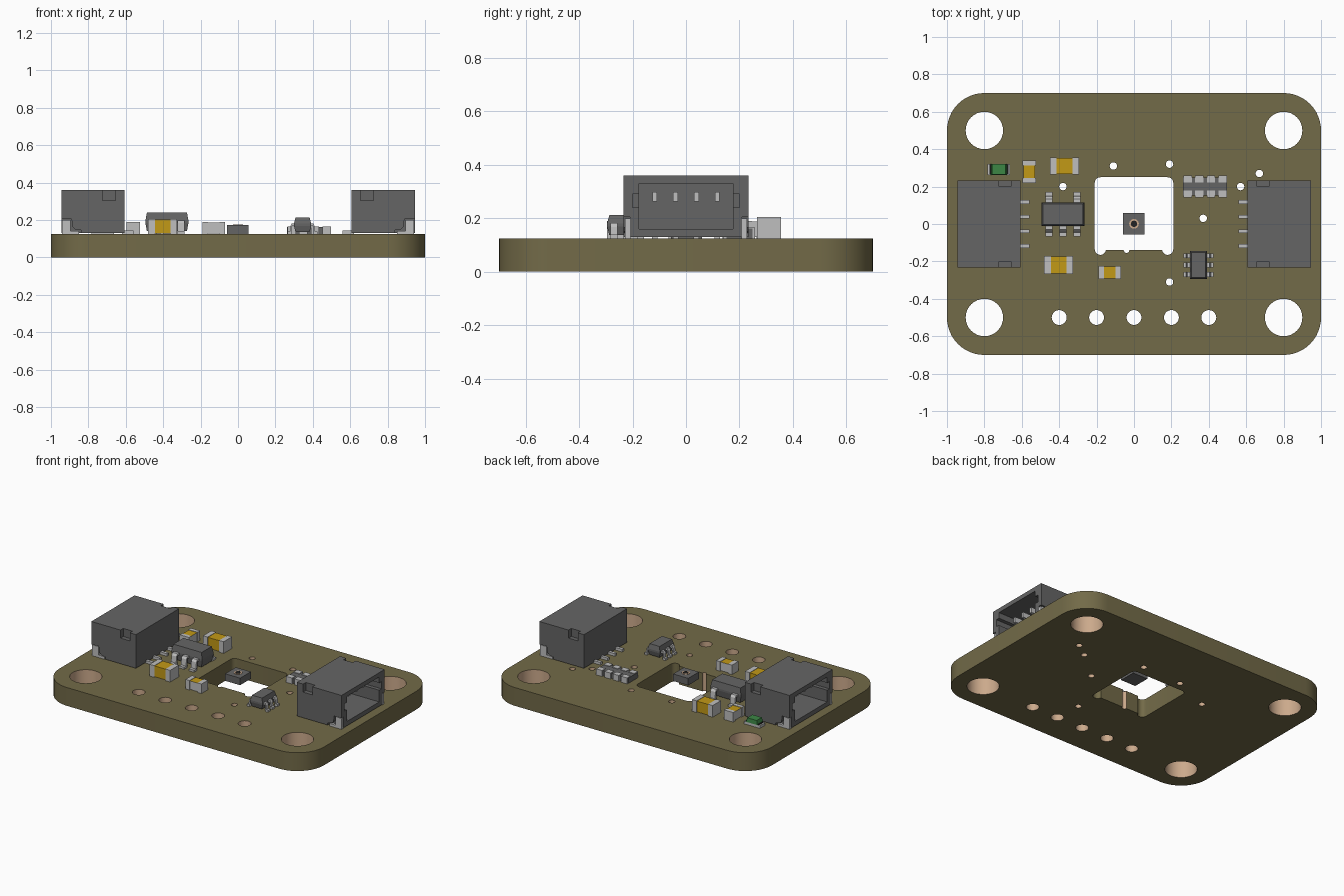
import bpy, bmesh, math
from mathutils import Vector

if "Cube" in bpy.data.objects:
    bpy.data.objects.remove(bpy.data.objects["Cube"])

TOP = 0.125  # board top surface


def material(name, rgb):
    m = bpy.data.materials.new(name)
    m.diffuse_color = (*rgb, 1)
    m.use_nodes = True
    m.node_tree.nodes["Principled BSDF"].inputs["Base Color"].default_value = m.diffuse_color
    return m


OLIVE = material("olive board", (0.17, 0.145, 0.065))
COPPER = material("copper plating", (0.60, 0.40, 0.26))
DARK = material("dark grey plastic", (0.13, 0.13, 0.13))
METAL = material("light grey metal", (0.52, 0.52, 0.52))
GOLD = material("gold ceramic", (0.54, 0.32, 0.008))
GREEN = material("green lens", (0.045, 0.24, 0.06))
BLACK = material("black", (0.015, 0.015, 0.015))


def finish(name, bm, mat):
    bmesh.ops.recalc_face_normals(bm, faces=bm.faces)
    me = bpy.data.meshes.new(name)
    bm.to_mesh(me)
    bm.free()
    me.materials.append(mat)
    ob = bpy.data.objects.new(name, me)
    bpy.context.collection.objects.link(ob)
    return ob


def skin(bm, loops):
    """Closed solid through a list of matching point loops."""
    rows = [[bm.verts.new(p) for p in lp] for lp in loops]
    n = len(rows[0])
    for a, b in zip(rows, rows[1:]):
        for i in range(n):
            bm.faces.new((a[i], a[(i + 1) % n], b[(i + 1) % n], b[i]))
    bm.faces.new(rows[0][::-1])
    bm.faces.new(rows[-1])


def rect(x0, x1, y0, y1, z):
    return [(x0, y0, z), (x1, y0, z), (x1, y1, z), (x0, y1, z)]


def boxes(name, mat, items):
    bm = bmesh.new()
    for x0, x1, y0, y1, z0, z1 in items:
        x0, x1 = sorted((x0, x1))
        skin(bm, [rect(x0, x1, y0, y1, z0), rect(x0, x1, y0, y1, z1)])
    return finish(name, bm, mat)


def arc(cx, cy, r, a0, a1, n):
    return [(cx + r * math.cos(math.radians(a0 + (a1 - a0) * i / n)),
             cy + r * math.sin(math.radians(a0 + (a1 - a0) * i / n))) for i in range(n + 1)]


# --- Circuit board: outline with drilled holes and a routed window ---
holes = [(sx * 0.8, sy * 0.5, 0.1) for sx in (-1, 1) for sy in (-1, 1)]
holes += [(-0.4 + 0.2 * i, -0.5, 0.04) for i in range(5)]
holes += [(x, y, 0.02) for x, y in ((-0.11, 0.31), (0.19, 0.32), (0.67, 0.27), (0.57, 0.2),
                                    (0.37, 0.03), (0.19, -0.31), (-0.38, 0.2))]
outline = []
for cx, cy, a in ((0.8, 0.5, 0), (-0.8, 0.5, 90), (-0.8, -0.5, 180), (0.8, -0.5, 270)):
    outline += arc(cx, cy, 0.2, a, a + 90, 12)
window = (arc(-0.18, -0.135, 0.03, 180, 350, 10) + arc(-0.04, -0.14, 0.015, 180, 360, 8)
          + arc(0.18, -0.135, 0.03, 190, 360, 10) + arc(0.18, 0.22, 0.03, 0, 90, 6)
          + arc(-0.18, 0.22, 0.03, 90, 180, 6))
cu = bpy.data.curves.new("board_outline", 'CURVE')
cu.dimensions = '2D'
cu.fill_mode = 'BOTH'
cu.extrude = TOP / 2
for loop in [outline, window] + [arc(x, y, r, 0, 360, 32 if r > 0.05 else 20)[:-1] for x, y, r in holes]:
    sp = cu.splines.new('POLY')
    sp.points.add(len(loop) - 1)
    for p, (x, y) in zip(sp.points, loop):
        p.co = (x, y, 0, 1)
    sp.use_cyclic_u = True
tmp = bpy.data.objects.new("board_outline", cu)
bpy.context.collection.objects.link(tmp)
mesh = bpy.data.meshes.new_from_object(tmp.evaluated_get(bpy.context.evaluated_depsgraph_get()))
bpy.data.objects.remove(tmp)
bm = bmesh.new()
bm.from_mesh(mesh)
bpy.data.meshes.remove(mesh)
bmesh.ops.remove_doubles(bm, verts=bm.verts, dist=1e-5)
bmesh.ops.translate(bm, verts=bm.verts, vec=(0, 0, TOP / 2))
board = finish("circuit_board", bm, OLIVE)
board.data.materials.append(COPPER)
plated = holes + [(-0.04, -0.14, 0.015)]
for f in board.data.polygons:  # plated walls inside the drilled holes
    c = f.center
    wall = abs(f.normal.z) < 0.5
    f.material_index = int(wall and any(math.hypot(c.x - x, c.y - y) < r * 1.02 for x, y, r in plated))
bpy.context.view_layer.objects.active = board
board.select_set(True)
bpy.ops.object.shade_smooth_by_angle(angle=math.radians(30))
board.select_set(False)


# --- Side connectors: hollow shells with pins, solder tabs and leads ---
def cut(ob, cutter):
    mod = ob.modifiers.new("cut", 'BOOLEAN')
    mod.operation = 'DIFFERENCE'
    mod.solver = 'EXACT'
    mod.object = cutter
    bpy.context.view_layer.objects.active = ob
    bpy.ops.object.modifier_apply(modifier=mod.name)
    bpy.data.objects.remove(cutter)


PIN_Y = (-0.117, -0.039, 0.039, 0.117)
for s, side in ((-1, "left"), (1, "right")):
    shell = boxes(side + "_connector", DARK, [(s * 0.608, s * 0.945, -0.233, 0.233, 0.13, 0.36)])
    cut(shell, boxes("cutter", DARK, [(s * 0.66, s * 1.0, -0.175, 0.175, 0.16, 0.33)]))
    cut(shell, boxes("cutter", DARK, [(s * 0.70, s * 1.0, -0.2, 0.2, 0.24, 0.29)]))
    for e in (-1, 1):
        y0, y1 = sorted((e * 0.203, e * 0.3))
        cut(shell, boxes("cutter", DARK, [(s * 0.655, s * 0.725, y0, y1, 0.305, 0.4)]))
        # stepped foot recess at the mouth
        bm = bmesh.new()
        prof = [(0.84, 0.1), (0.84, 0.145), (0.87, 0.15), (0.885, 0.165), (0.89, 0.205),
                (1.0, 0.205), (1.0, 0.1)]
        skin(bm, [[(s * x, y, z) for x, z in prof] for y in (y0 + 0.007 * (e > 0), y1 - 0.007 * (e < 0))])
        cut(shell, finish("cutter", bm, DARK))
    boxes(side + "_solder_tabs", METAL,
          [b for y0 in (-0.228, 0.208) for b in ((s * 0.85, s * 0.942, y0, y0 + 0.02, TOP, 0.142),
                                                 (s * 0.895, s * 0.942, y0, y0 + 0.02, 0.142, 0.2))])
    boxes(side + "_contact_pins", METAL, [(s * 0.65, s * 0.87, y - 0.009, y + 0.009, 0.262, 0.298) for y in PIN_Y])
    boxes(side + "_connector_leads", METAL, [(s * 0.558, s * 0.62, y - 0.01, y + 0.01, TOP, 0.143) for y in PIN_Y])


# --- Capacitors: metal end caps around a ceramic middle ---
def capacitor(name, cx, cy, length, width, height, mid, vertical, gold_sides):
    def b(a0, a1, w, z0, z1):
        if vertical:
            return (cx - w, cx + w, cy + a0, cy + a1, z0, z1)
        return (cx + a0, cx + a1, cy - w, cy + w, z0, z1)
    h, w, z = length / 2, width / 2, TOP + height
    boxes(name + "_end_caps", METAL, [b(-h, -mid, w, TOP, z), b(mid, h, w, TOP, z)])
    body = boxes(name + "_body", GOLD, [b(-mid, mid, w - 0.003, TOP + 0.004, z - 0.003)])
    if not gold_sides:
        body.data.materials.append(METAL)
        for f in body.data.polygons:
            f.material_index = int(f.normal.z < 0.5)


capacitor("back_capacitor", -0.372, 0.31, 0.155, 0.09, 0.08, 0.043, False, True)
capacitor("small_back_capacitor", -0.56, 0.28, 0.12, 0.07, 0.065, 0.033, True, False)
capacitor("front_capacitor", -0.403, -0.22, 0.155, 0.096, 0.08, 0.042, False, True)
capacitor("small_front_capacitor", -0.13, -0.26, 0.12, 0.07, 0.065, 0.03, False, False)


# --- Moulded chips with gull-wing leads ---
def chip(name, cx, cy, hx, hy, z0, z1, leads, lead_w, reach):
    bm = bmesh.new()
    zm = (z0 + z1) / 2
    skin(bm, [rect(cx - hx + i, cx + hx - i, cy - hy + i, cy + hy - i, z)
              for z, i in ((z0, 0.008), (zm - 0.006, 0), (zm + 0.006, 0), (z1, 0.008))])
    finish(name + "_body", bm, DARK)
    t = 0.014
    prof = [(-0.01, zm + t / 2), (reach * 0.35, zm + t / 2), (reach * 0.55, zm - t / 2), (reach * 0.62, TOP + t),
            (reach, TOP + t), (reach, TOP), (reach * 0.4, TOP), (reach * 0.3, zm - t / 2), (-0.01, zm - t / 2)]
    bm = bmesh.new()
    for x, y, dx, dy in leads:
        skin(bm, [[(x + d * dx + w * dy, y + d * dy + w * dx, z) for d, z in prof]
                  for w in (-lead_w / 2, lead_w / 2)])
    finish(name + "_leads", bm, METAL)


chip("regulator_chip", -0.38, 0.052, 0.115, 0.063, 0.14, 0.24,
     [(x, -0.011, 0, -1) for x in (-0.455, -0.38, -0.305)] + [(x, 0.115, 0, 1) for x in (-0.455, -0.305)],
     0.038, 0.055)
chip("small_chip", 0.345, -0.22, 0.046, 0.075, 0.137, 0.212,
     [(0.345 + s * 0.046, y, s, 0) for s in (-1, 1) for y in (-0.27, -0.22, -0.17)], 0.026, 0.034)

# --- Resistor array: dark slab with four terminals per long side ---
boxes("resistor_array_body", DARK, [(0.262, 0.498, 0.152, 0.248, TOP, 0.162)])
boxes("resistor_array_terminals", METAL,
      [(x - 0.022, x + 0.022, y0, y0 + 0.038, TOP, 0.166)
       for x in (0.287, 0.349, 0.411, 0.475) for y0 in (0.141, 0.221)])

# --- Indicator lamp: metal base and ends with a tapered green lens ---
boxes("lamp_base", METAL, [(-0.783, -0.662, 0.263, 0.321, TOP, 0.143)])
boxes("lamp_band", BLACK, [(-0.773, -0.672, 0.266, 0.318, 0.143, 0.147)])
bm = bmesh.new()
skin(bm, [rect(-0.766, -0.679, 0.262, 0.322, 0.143), rect(-0.758, -0.687, 0.264, 0.32, 0.172)])
finish("lamp_lens", bm, GREEN)

# --- Sensor in the window, with a ringed port ---
boxes("sensor_body", DARK, [(-0.058, 0.056, -0.057, 0.059, TOP, 0.173)])
for nm, r, z, m in (("sensor_port_ring", 0.026, 0.175, COPPER), ("sensor_port", 0.017, 0.177, BLACK)):
    bm = bmesh.new()
    ring = arc(0, 0.001, r, 0, 360, 20)[:-1]
    skin(bm, [[(x, y, h) for x, y in ring] for h in (0.172, z)])
    finish(nm, bm, m)
